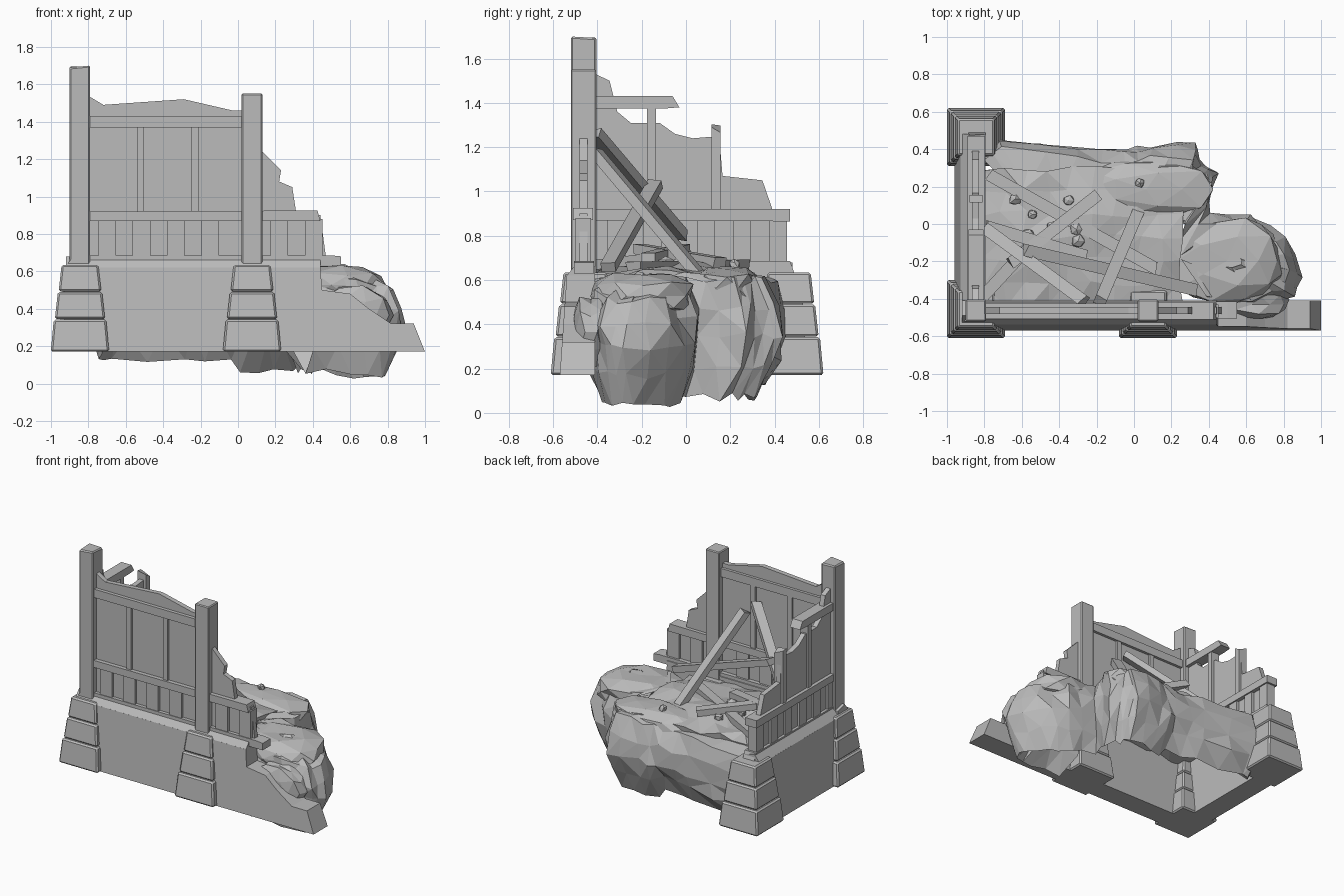
import bpy, bmesh, math, random
from mathutils import Vector, Matrix

random.seed(7)
if "Cube" in bpy.data.objects:
    bpy.data.objects.remove(bpy.data.objects["Cube"])

GREY = (0.5, 0.5, 0.5, 1)
mat = bpy.data.materials.new("weathered_grey")
mat.use_nodes = True
mat.diffuse_color = GREY
bsdf = next(n for n in mat.node_tree.nodes if n.type == 'BSDF_PRINCIPLED')
bsdf.inputs["Base Color"].default_value = GREY


def finish(bm, name, bevel=0):
    bmesh.ops.recalc_face_normals(bm, faces=bm.faces)
    me = bpy.data.meshes.new(name)
    bm.to_mesh(me)
    bm.free()
    me.materials.append(mat)
    ob = bpy.data.objects.new(name, me)
    bpy.context.collection.objects.link(ob)
    if bevel:
        mod = ob.modifiers.new("worn_edges", 'BEVEL')
        mod.width, mod.segments = bevel, 1
    return ob


def box(name, x, y, z, taper=0, bevel=0, chip=0):
    """Box from three ranges; the top can shrink or be chipped."""
    bm = bmesh.new()
    bmesh.ops.create_cube(bm, size=1)
    for v in bm.verts:
        top = v.co.z > 0
        ins = taper if top else 0
        cx, cy = sum(x) / 2, sum(y) / 2
        v.co = (cx + v.co.x * (x[1] - x[0] - 2 * ins),
                cy + v.co.y * (y[1] - y[0] - 2 * ins),
                z[1] - random.random() * chip if top else z[0])
    return finish(bm, name, bevel)


def prism(name, outline, axis, lo, hi, batter=0):
    """Extrude an outline of (horizontal, z) points along x or y; batter leans the low side in."""
    bm = bmesh.new()
    place = (lambda a, z, d: (a, d, z)) if axis == 'y' else (lambda a, z, d: (d, a, z))
    near = [bm.verts.new(place(a, z, lo + batter * (z - 0.17))) for a, z in outline]
    far = [bm.verts.new(place(a, z, hi)) for a, z in outline]
    bm.faces.new(near)
    bm.faces.new(far)
    for i in range(len(outline)):
        bm.faces.new((near[i - 1], near[i], far[i], far[i - 1]))
    return finish(bm, name)


def plank(name, a, b, w=0.065, h=0.03):
    """Loose timber between two points with ragged ends."""
    a, b = Vector(a), Vector(b)
    d = b - a
    side = d.cross(Vector((0, 0, 1))).normalized()
    up = side.cross(d).normalized()
    rot = Matrix((d.normalized(), side, up)).transposed()
    bm = bmesh.new()
    bmesh.ops.create_cube(bm, size=1)
    for v in bm.verts:
        length = d.length + random.uniform(-0.03, 0.03)
        v.co = (a + b) / 2 + rot @ Vector((v.co.x * length, v.co.y * w, v.co.z * h))
    return finish(bm, name)


def rock(name, x, y, z, rough=0.07, detail=2):
    """Faceted stone filling three ranges."""
    bm = bmesh.new()
    bmesh.ops.create_icosphere(bm, subdivisions=detail, radius=1)
    for v in bm.verts:
        n = sum(abs(c) ** 3 for c in v.co) ** (1 / 3)
        p = v.co / n * (1 + random.uniform(-2 * rough, rough * 0.5))
        v.co = [sum(r) / 2 + c * (r[1] - r[0]) / 2 for c, r in zip(p, (x, y, z))]
    return finish(bm, name)


def jitter(amount):
    return Vector([random.uniform(-amount, amount) for _ in range(3)])


# Foundation walls, leaning inwards, with sloping caps
prism("front_foundation", [(-0.93, 0.17), (1.0, 0.17), (0.94, 0.32), (0.82, 0.32), (0.7, 0.4),
                           (0.6, 0.48), (0.45, 0.5), (0.44, 0.62), (-0.93, 0.62)], 'y', -0.57, -0.41, 0.07)
prism("front_cap", [(-0.538, 0.62), (-0.41, 0.62), (-0.41, 0.66), (-0.49, 0.68)], 'x', -0.92, 0.44)
prism("left_foundation", [(-0.53, 0.17), (0.55, 0.17), (0.52, 0.62), (-0.53, 0.62)], 'x', -0.96, -0.8, 0.07)
prism("left_cap", [(-0.928, 0.62), (-0.8, 0.62), (-0.8, 0.66), (-0.88, 0.68)], 'y', -0.52, 0.48)

# Stepped stone piers
PIERS = {"front_left": (-0.845, -0.455), "back_left": (-0.845, 0.465), "front_middle": (0.075, -0.455)}
for name, (px, py) in PIERS.items():
    for i, (half, z0, z1) in enumerate([(0.156, 0.17, 0.342), (0.134, 0.345, 0.49), (0.114, 0.493, 0.635)]):
        box(f"{name}_pier_stone_{i}", (px - half, px + half), (py - half, py + half),
            (z0, z1), taper=0.016, bevel=0.01)

# Main posts
box("corner_post", (-0.9, -0.79), (-0.52, -0.405), (0.6, 1.71), bevel=0.008, chip=0.03)
box("middle_post", (0.02, 0.13), (-0.52, -0.405), (0.6, 1.55), bevel=0.006)

# Front wall: sill, rails, studs and broken boarding
FY, LX = -0.465, -0.845
prism("front_boarding", [(-0.82, 0.64), (0.475, 0.64), (0.44, 0.9), (0.31, 0.92), (0.29, 1.05), (0.22, 1.08),
                         (0.23, 1.14), (0.13, 1.24), (0.1, 1.46), (-0.03, 1.46), (-0.29, 1.52),
                         (-0.72, 1.49), (-0.82, 1.55)], 'y', FY - 0.015, FY + 0.02)
prism("front_sill", [(-0.82, 0.63), (0.55, 0.63), (0.55, 0.68), (0.5, 0.685), (-0.82, 0.685)], 'y', FY - 0.04, FY + 0.05)
prism("front_middle_rail", [(-0.82, 0.87), (0.44, 0.87), (0.425, 0.925), (-0.82, 0.92)], 'y', FY - 0.045, FY + 0.045)
box("front_upper_rail", (-0.82, 0.06), (FY - 0.04, FY + 0.04), (1.37, 1.43))
for i, sx in enumerate((-0.522, -0.23)):
    box(f"front_stud_{i}", (sx - 0.018, sx + 0.018), (FY - 0.03, FY + 0.035), (0.9, 1.39))
for i in range(7):
    sx = -0.7 + i * 0.184
    if abs(sx - 0.075) > 0.08:
        box(f"front_slat_{i}", (sx - 0.047, sx + 0.047), (FY - 0.035, FY + 0.035), (0.67, 0.88))

# Left wall: the same build, broken away towards the back
prism("left_boarding", [(-0.46, 0.64), (0.45, 0.64), (0.45, 0.9), (0.39, 0.92), (0.345, 1.05), (0.165, 1.07),
                        (0.15, 1.25), (0.03, 1.24), (-0.05, 1.26), (-0.12, 1.31), (-0.25, 1.31),
                        (-0.31, 1.36), (-0.345, 1.5), (-0.43, 1.54)], 'x', LX - 0.02, LX + 0.015)
prism("left_sill", [(-0.45, 0.63), (0.49, 0.63), (0.47, 0.685), (-0.45, 0.685)], 'x', LX - 0.04, LX + 0.05)
prism("left_middle_rail", [(-0.45, 0.87), (0.47, 0.865), (0.47, 0.92), (-0.45, 0.92)], 'x', LX - 0.045, LX + 0.045)
prism("left_upper_rail", [(-0.45, 1.375), (-0.09, 1.375), (-0.03, 1.38), (-0.06, 1.43), (-0.45, 1.43)],
      'x', LX - 0.04, LX + 0.04)
box("left_stud", (LX - 0.03, LX + 0.035), (-0.175, -0.135), (0.9, 1.38))
box("left_broken_stud", (LX - 0.035, LX + 0.035), (0.115, 0.155), (0.9, 1.31), chip=0.05)
for i in range(6):
    sy = -0.395 + i * 0.162
    box(f"left_slat_{i}", (LX - 0.035, LX + 0.035), (sy - 0.04, sy + 0.04), (0.67, 0.88))

# Boulder bank: a faceted, hollow-backed shell along the two open sides
RIM = [(0.44, -0.45), (0.68, -0.44), (0.86, -0.38), (0.89, -0.27), (0.8, -0.08), (0.63, 0.04), (0.4, 0.06),
       (0.44, 0.26), (0.36, 0.34), (0.32, 0.42), (0.1, 0.42), (-0.05, 0.38), (-0.3, 0.42), (-0.72, 0.46), (-0.82, 0.4)]
rim = []
for p, q in zip(RIM, RIM[1:]):
    rim += [Vector(p), (Vector(p) + Vector(q)) / 2]
rim.append(Vector(RIM[-1]))
# Rows of (inset, height) from the floor over the bulge and round underneath
ROWS = [(0.32, 0.62), (0.06, 0.6), (0.01, 0.48), (0.0, 0.35), (0.03, 0.2), (0.11, 0.07), (0.24, 0.22), (0.34, 0.5)]
bm = bmesh.new()
grid = []
for p in rim:
    to_middle = (Vector((0.5 * p.x, -0.15)) - p).normalized()
    slope = min(max((p.x - 0.45) / 0.43, 0), 1)
    lift = 0.05 if p.x < 0 else 0
    column = []
    for inset, z in ROWS:
        xy = p + to_middle * inset
        drop = 0.1 * z / 0.6 + 0.03 * (z < 0.1)
        height = z - slope * drop * (inset < 0.2) + lift * (z < 0.3)
        point = Vector((*xy, height)) + jitter(0.02)
        point.z = max(point.z, 0)
        column.append(bm.verts.new(point))
    grid.append(column)
for a, b in zip(grid, grid[1:]):
    for i in range(len(ROWS) - 1):
        bm.faces.new((a[i], a[i + 1], b[i + 1], b[i]))
bmesh.ops.triangulate(bm, faces=bm.faces)
finish(bm, "boulder_bank")

# Boulder tops closing the bank
rock("front_boulder_top", (0.2, 0.8), (-0.43, 0.04), (0.42, 0.635), 0.06)
rock("back_boulder_top", (-0.3, 0.43), (0.02, 0.35), (0.46, 0.665), 0.05)
rock("wall_end_boulder", (0.43, 0.83), (-0.52, -0.34), (0.2, 0.53), 0.1)

# Uneven rubble floor
bm = bmesh.new()
bmesh.ops.create_grid(bm, x_segments=9, y_segments=6, size=0.5)
for v in bm.verts:
    mound = 0.06 * math.exp(-6 * (v.co.x ** 2 + v.co.y ** 2))
    v.co = Vector((-0.28 + v.co.x * 1.08, -0.07 + v.co.y * 0.74, 0.62 + mound)) + jitter(0.02)
bmesh.ops.triangulate(bm, faces=bm.faces)
thick = finish(bm, "rubble_floor").modifiers.new("thickness", 'SOLIDIFY')
thick.thickness = 0.04

# Fallen timbers: two lean on the front wall, the rest lie on the floor
TIMBERS = [
    ((0.02, 0.06, 0.62), (-0.18, -0.41, 1.18)), ((-0.8, -0.02, 0.8), (-0.27, -0.41, 1.26)),
    ((-0.58, -0.14, 1.03), (0.32, -0.35, 0.66)), ((-0.2, 0.15, 0.68), (-0.66, -0.21, 0.74)),
    ((-0.77, 0.26, 0.67), (0.12, -0.24, 0.66)), ((-0.8, -0.01, 0.74), (-0.26, -0.17, 0.7)),
    ((-0.57, -0.13, 0.7), (-0.8, -0.38, 0.67))]
for i, (a, b) in enumerate(TIMBERS):
    plank(f"fallen_timber_{i}", a, b, 0.065, 0.045)

# Loose rubble
for i in range(9):
    rx, ry, r = random.uniform(-0.7, 0.1), random.uniform(-0.3, 0.25), random.uniform(0.025, 0.04)
    rock(f"rubble_{i}", (rx - r, rx + r), (ry - r, ry + r), (0.64, 0.67 + r), 0.1, 1)
